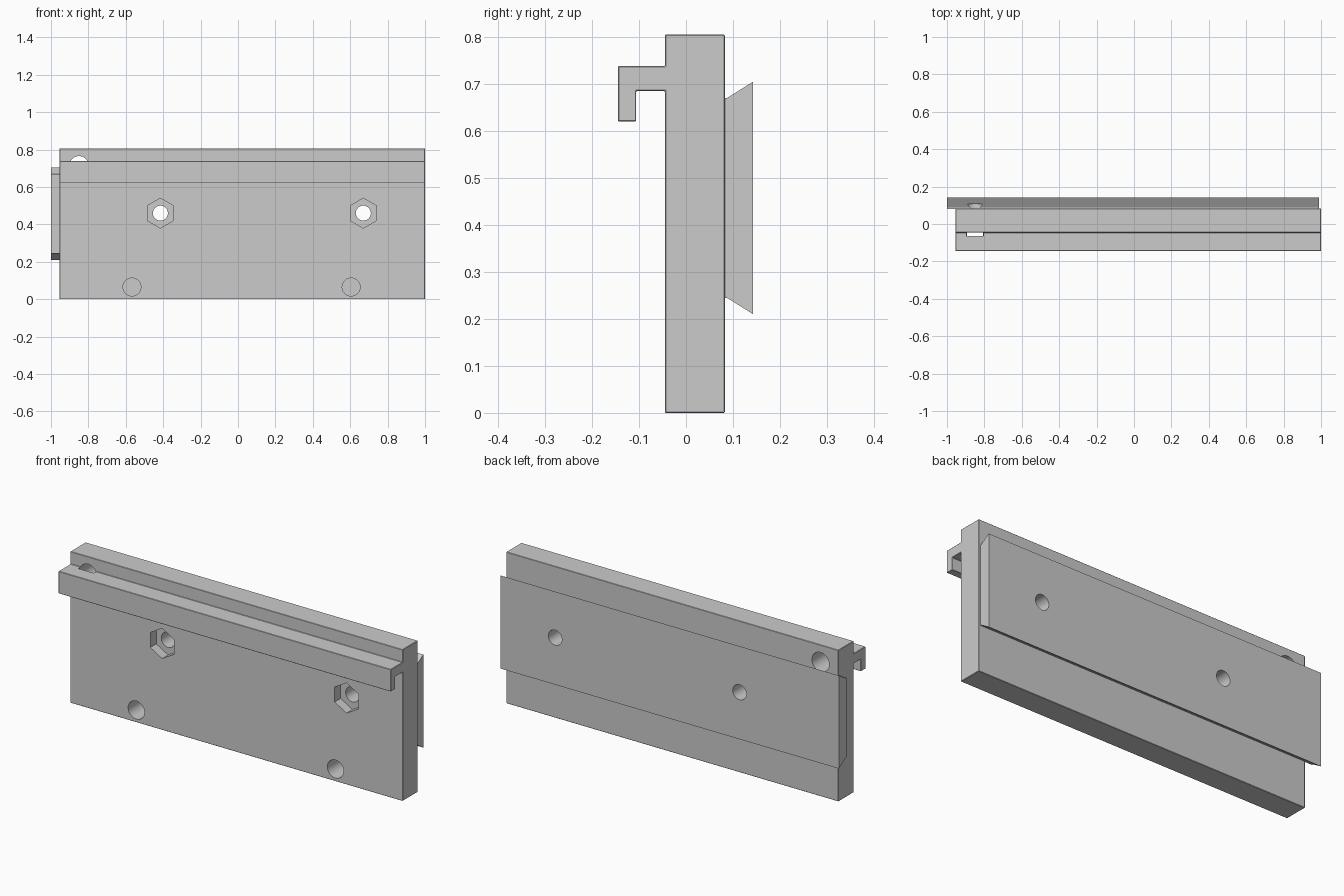
import bpy, bmesh, math
from mathutils import Matrix, Vector

cube = bpy.data.objects.get("Cube")
if cube:
    bpy.data.objects.remove(cube, do_unlink=True)

grey = bpy.data.materials.new("plain_grey")
grey.use_nodes = True
colour = (0.6, 0.6, 0.6, 1)
grey.diffuse_color = colour
grey.node_tree.nodes["Principled BSDF"].inputs["Base Color"].default_value = colour


def make_object(name, bm):
    bmesh.ops.recalc_face_normals(bm, faces=bm.faces)
    mesh = bpy.data.meshes.new(name)
    bm.to_mesh(mesh)
    bm.free()
    mesh.materials.append(grey)
    obj = bpy.data.objects.new(name, mesh)
    bpy.context.collection.objects.link(obj)
    return obj


def extrude_profile(name, points, x0, x1):
    """Extrude a (y, z) outline along x."""
    bm = bmesh.new()
    face = bm.faces.new([bm.verts.new((x0, y, z)) for y, z in points])
    new = bmesh.ops.extrude_face_region(bm, geom=[face])["geom"]
    bmesh.ops.translate(bm, vec=Vector((x1 - x0, 0, 0)),
                        verts=[v for v in new if isinstance(v, bmesh.types.BMVert)])
    return make_object(name, bm)


def cutter(name, x, z, radius, y0, y1, sides=48):
    """Prism along y, with a corner at the top."""
    bm = bmesh.new()
    bmesh.ops.create_cone(bm, cap_ends=True, segments=sides, radius1=radius,
                          radius2=radius, depth=y1 - y0)
    bm.transform(Matrix.Translation((x, (y0 + y1) / 2, z)) @ Matrix.Rotation(math.pi / 2, 4, 'X'))
    obj = make_object(name, bm)
    obj.hide_render = True
    return obj


def apply(obj, mod):
    bpy.context.view_layer.objects.active = obj
    bpy.ops.object.modifier_apply(modifier=mod.name)


# Plate with a hooked lip along its front
plate = extrude_profile("hooked_plate", [
    (-0.045, 0), (0.083, 0), (0.083, 0.805), (-0.045, 0.805), (-0.045, 0.738),
    (-0.145, 0.738), (-0.145, 0.62), (-0.106, 0.62), (-0.106, 0.685), (-0.045, 0.685)],
    -0.955, 1.0)
bevel = plate.modifiers.new("edge_break", 'BEVEL')
bevel.width = 0.002
bevel.segments = 1
apply(plate, bevel)

# Dovetail rail on the back, slightly offset to one side
rail = extrude_profile("dovetail_rail", [
    (0.08, 0.245), (0.087, 0.245), (0.143, 0.21),
    (0.143, 0.705), (0.087, 0.67), (0.08, 0.67)], -1.0, 0.99)

# Bolt holes with hexagonal nut pockets, blind holes and the cross hole
through = [cutter("bolt_hole", x, 0.46, 0.04, -0.2, 0.2) for x in (-0.415, 0.67)]
pockets = [cutter("nut_pocket", x, 0.46, 0.08, -0.08, 0.005, 6) for x in (-0.415, 0.67)]
blind = [cutter("blind_hole", x, 0.065, 0.048, -0.08, 0.065) for x in (-0.567, 0.605)]
cross = cutter("cross_hole", -0.85, 0.714, 0.051, -0.065, 0.107)

for obj, tools in ((plate, through + pockets + blind + [cross]), (rail, through + [cross])):
    for tool in tools:
        cut = obj.modifiers.new("cut", 'BOOLEAN')
        cut.operation = 'DIFFERENCE'
        cut.solver = 'EXACT'
        cut.object = tool
        apply(obj, cut)

for tool in through + pockets + blind + [cross]:
    bpy.data.objects.remove(tool, do_unlink=True)

# Smooth the bores, keep the edges sharp
for obj in (plate, rail):
    bpy.ops.object.select_all(action='DESELECT')
    obj.select_set(True)
    bpy.context.view_layer.objects.active = obj
    bpy.ops.object.shade_smooth_by_angle(angle=math.radians(30))
